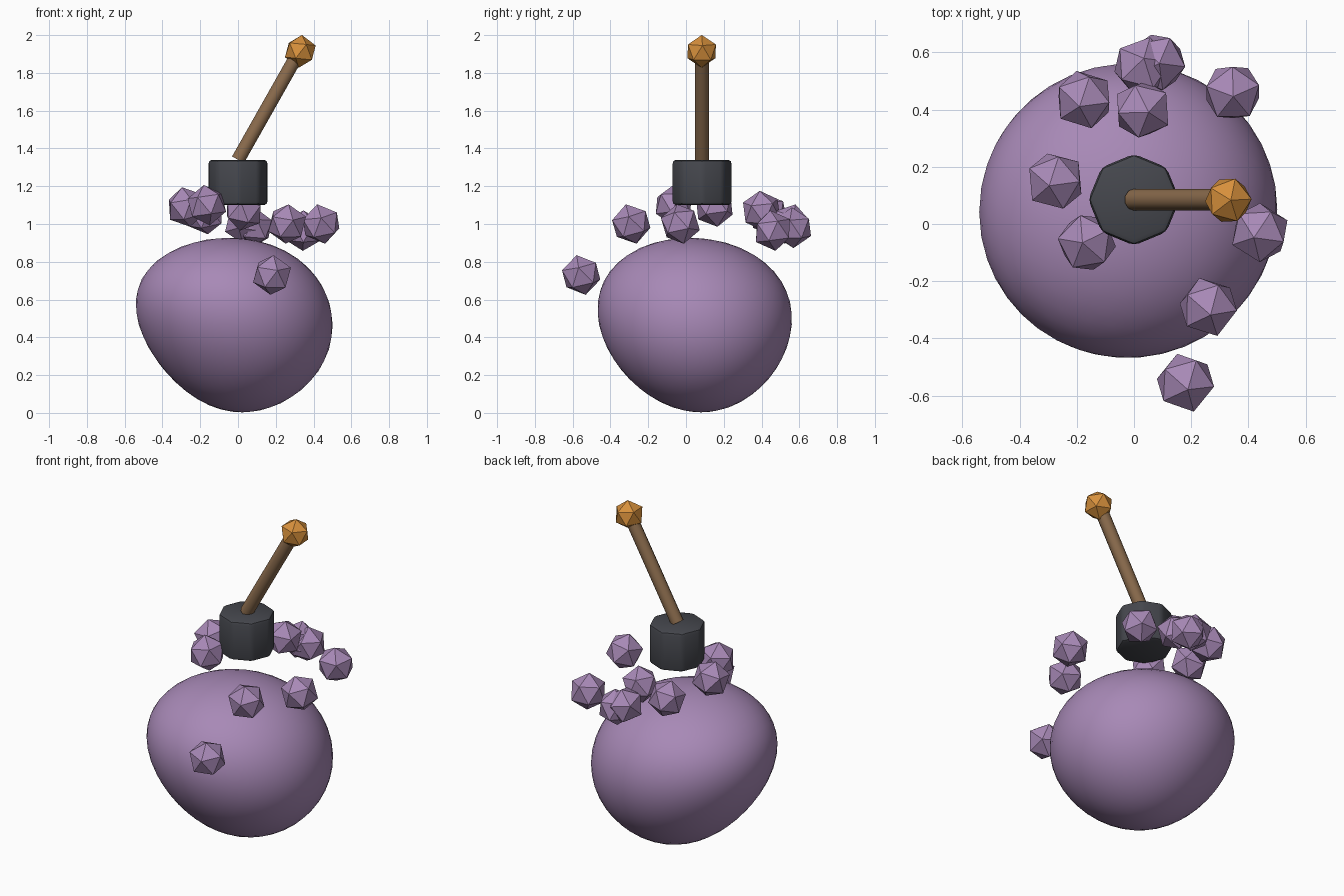
import bpy
import math
import random
from mathutils import Vector

random.seed(4)
if "Cube" in bpy.data.objects:
    bpy.data.objects.remove(bpy.data.objects["Cube"], do_unlink=True)


def material(name, color):
    m = bpy.data.materials.new(name)
    m.use_nodes = True
    m.diffuse_color = (*color, 1)
    m.node_tree.nodes["Principled BSDF"].inputs["Base Color"].default_value = (*color, 1)
    return m


purple = material("dusty purple", (0.39, 0.25, 0.47))
charcoal = material("charcoal", (0.06, 0.063, 0.075))
wood = material("brown wood", (0.26, 0.15, 0.075))
amber = material("amber", (0.68, 0.28, 0.045))


def finish(name, mat, smooth=None):
    ob = bpy.context.object
    ob.name = name
    ob.data.materials.append(mat)
    if smooth:
        bpy.ops.object.shade_smooth_by_angle(angle=math.radians(smooth))
    return ob


def nugget(name, mat, pos, radius, rot):
    bpy.ops.mesh.primitive_ico_sphere_add(subdivisions=1, radius=radius,
                                          location=pos, rotation=rot)
    return finish(name, mat)


# Lopsided round body: fuller toward the top, leaning slightly
bpy.ops.mesh.primitive_ico_sphere_add(subdivisions=4, radius=1)
body = finish("body", purple, 60)
for v in body.data.vertices:
    u = v.co.z
    girth = 1 + 0.13 * u
    lean = u * (1 - 0.5 * u * u)
    v.co = Vector((0.513 * girth * v.co.x - 0.012 - 0.07 * lean,
                   0.51 * girth * v.co.y + 0.05 - 0.03 * u,
                   0.465 + 0.462 * u))

# Floating chunks scattered around the top
chunks = [
    (0.18, -0.555, 0.73), (0.26, -0.29, 1.0), (0.44, -0.03, 1.0),
    (-0.165, -0.065, 1.1), (-0.275, 0.15, 1.09), (-0.175, 0.435, 1.05),
    (0.03, 0.40, 1.07), (0.345, 0.46, 0.965), (0.03, 0.55, 1.0),
    (0.08, 0.565, 0.98),
]
for i, pos in enumerate(chunks):
    tilt = [random.uniform(-0.25, 0.25) for _ in range(2)]
    nugget(f"chunk_{i + 1}", purple, pos, 0.108, (*tilt, random.uniform(0, 6.28)))

# Eight-sided collar with rounded edges
bpy.ops.mesh.primitive_cylinder_add(vertices=8, radius=0.16, depth=0.24,
                                    location=(0, 0.085, 1.22))
collar = finish("collar", charcoal)
bevel = collar.modifiers.new("rounded_edges", "BEVEL")
bevel.width = 0.02
bevel.segments = 2
bpy.ops.object.modifier_apply(modifier=bevel.name)
bpy.ops.object.shade_smooth_by_angle(angle=math.radians(40))

# Slanted stick rising from the collar to the tip
foot, top = Vector((0, 0.085, 1.34)), Vector((0.325, 0.085, 1.915))
axis = top - foot
bpy.ops.mesh.primitive_cylinder_add(vertices=10, radius=0.038, depth=axis.length,
                                    location=(foot + top) / 2,
                                    rotation=(0, math.atan2(axis.x, axis.z), 0))
finish("stick", wood, 50)

# Faceted tip
nugget("tip", amber, (0.33, 0.083, 1.914), 0.087, (0, 0.1, 0.05))
